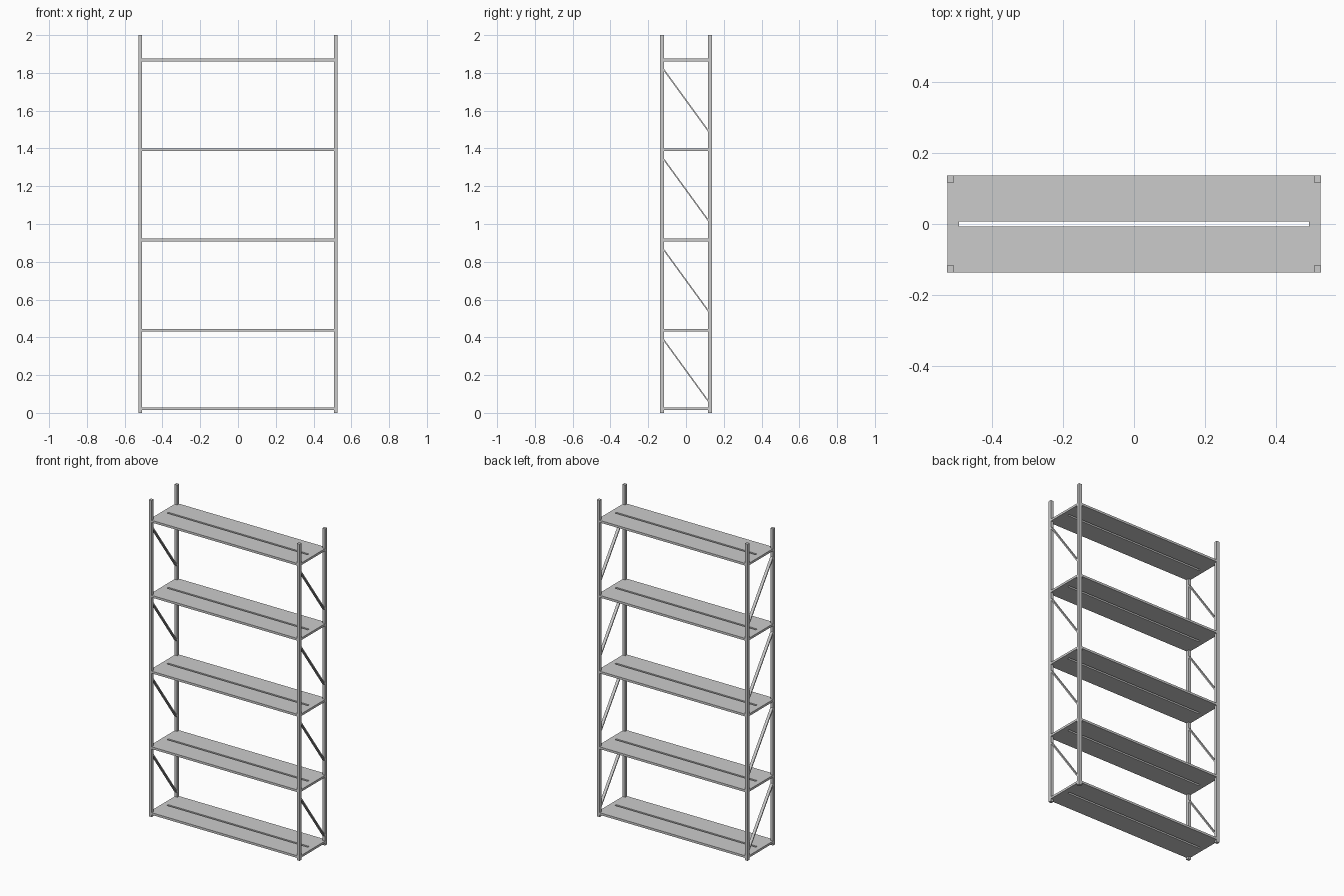
import bpy, math

if "Cube" in bpy.data.objects:
    bpy.data.objects.remove(bpy.data.objects["Cube"])

PX, PY = 0.517, 0.127      # post centres
POST = 0.02
HX, HY = 0.507, 0.137      # shelf half sizes
SHELF_T = 0.014
SLOT_X, SLOT_Y = 0.493, 0.0065
LEVELS = [0.021, 0.437, 0.915, 1.394, 1.868]


def box(name, center, size, rot_x=0.0):
    bpy.ops.mesh.primitive_cube_add(size=1, location=center, rotation=(rot_x, 0, 0))
    o = bpy.context.object
    o.name = name
    o.scale = size
    bpy.ops.object.transform_apply(location=False, rotation=False, scale=True)
    return o


def slotted_shelf(name, z):
    # one flat board with a long slot: ring of quads, thickened
    def ring(hx, hy, h):
        return [(-hx, -hy, h), (hx, -hy, h), (hx, hy, h), (-hx, hy, h)]
    t = SHELF_T / 2
    verts = ring(HX, HY, -t) + ring(SLOT_X, SLOT_Y, -t) + ring(HX, HY, t) + ring(SLOT_X, SLOT_Y, t)
    faces = []
    for i in range(4):
        j = (i + 1) % 4
        faces += [(8 + i, 8 + j, 12 + j, 12 + i), (j, i, 4 + i, 4 + j),
                  (i, j, 8 + j, 8 + i), (4 + j, 4 + i, 12 + i, 12 + j)]
    me = bpy.data.meshes.new(name)
    me.from_pydata(verts, [], faces)
    o = bpy.data.objects.new(name, me)
    o.location.z = z
    bpy.context.collection.objects.link(o)


# shelves
for n, z in enumerate(LEVELS):
    slotted_shelf(f"shelf_{n + 1}", z)

for sx, side in ((-1, "left"), (1, "right")):
    # corner posts
    for sy, end in ((-1, "front"), (1, "back")):
        box(f"{end}_{side}_post", (sx * PX, sy * PY, 1.0), (POST, POST, 2.0))
    # end rails
    for n, z in enumerate(LEVELS):
        box(f"{side}_end_rail_{n + 1}", (sx * (PX - 0.001), 0, z),
            (0.02, 2 * PY - POST, SHELF_T))
    # diagonal braces, high at the front and low at the back
    dy, dz = 0.24, -0.33
    for n, z in enumerate(LEVELS[1:]):
        box(f"{side}_brace_{n + 1}", (sx * PX, 0, z - 0.213),
            (0.018, math.hypot(dy, dz), 0.007), math.atan2(dz, dy))
